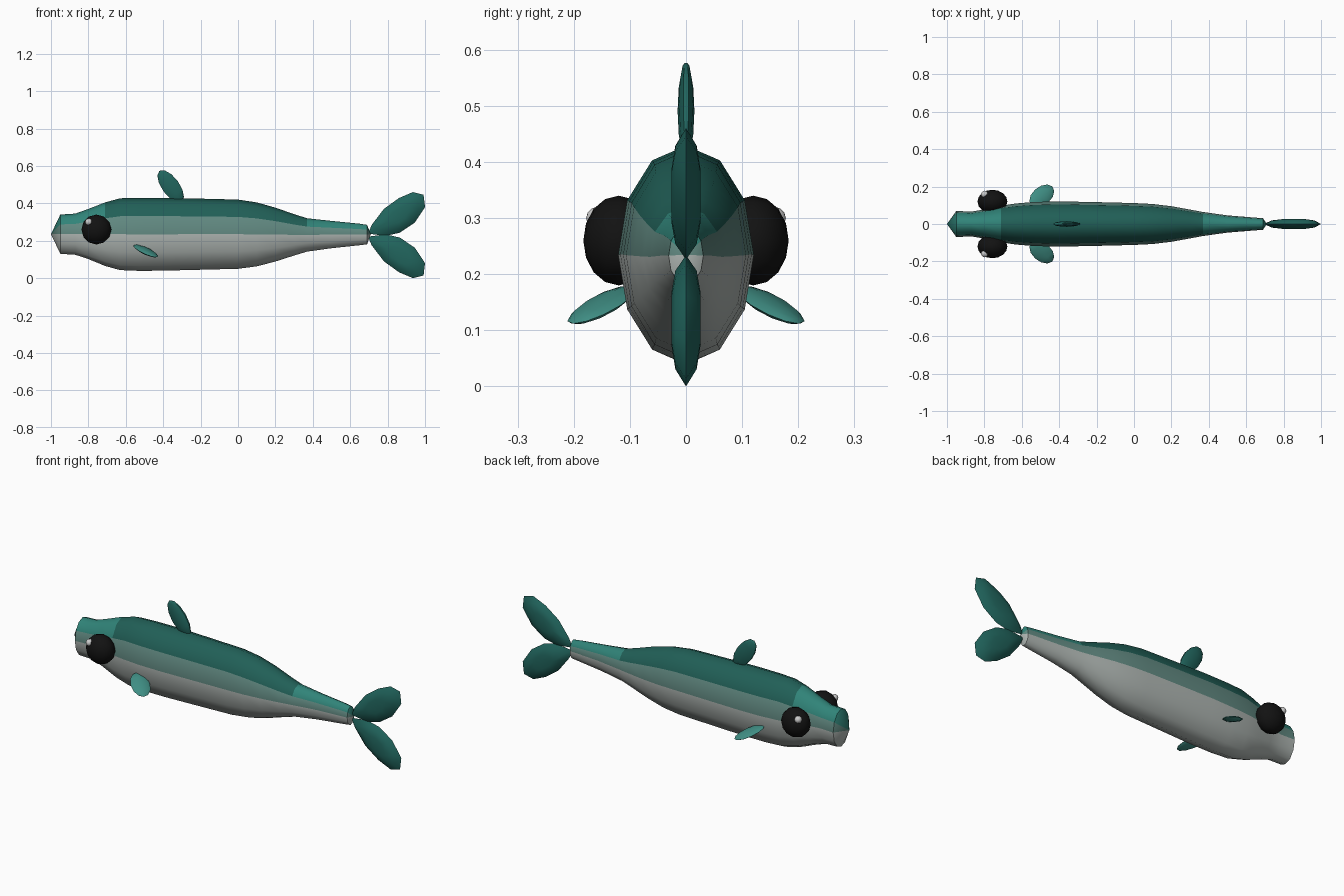
import bpy, bmesh, math
from mathutils import Matrix, Vector

if "Cube" in bpy.data.objects:
    bpy.data.objects.remove(bpy.data.objects["Cube"])


def material(name, rgb):
    m = bpy.data.materials.new(name)
    m.diffuse_color = (*rgb, 1)
    m.use_nodes = True
    m.node_tree.nodes["Principled BSDF"].inputs["Base Color"].default_value = m.diffuse_color
    return m


back = material("back_teal", (0.015, 0.115, 0.095))
light = material("light_teal", (0.03, 0.23, 0.19))
side = material("side_blend", (0.12, 0.25, 0.22))
belly = material("belly_grey", (0.42, 0.46, 0.44))
fin = material("fin_teal", (0.015, 0.13, 0.11))
small_fin = material("pectoral_teal", (0.05, 0.27, 0.23))
black = material("eye_black", (0.006, 0.006, 0.006))
white = material("highlight", (0.85, 0.85, 0.85))


def finish(name, bm, mats, angle=60):
    bmesh.ops.recalc_face_normals(bm, faces=bm.faces)
    me = bpy.data.meshes.new(name)
    bm.to_mesh(me)
    bm.free()
    for m in mats:
        me.materials.append(m)
    ob = bpy.data.objects.new(name, me)
    bpy.context.collection.objects.link(ob)
    bpy.ops.object.select_all(action='DESELECT')
    ob.select_set(True)
    bpy.context.view_layer.objects.active = ob
    bpy.ops.object.shade_smooth_by_angle(angle=math.radians(angle))
    return ob


def ellipsoid(name, centre, long, wide, thick, mat, seg=12, rings=8):
    """Stretched sphere with its poles along the long axis."""
    long, wide = Vector(long), Vector(wide)
    normal = long.cross(wide).normalized() * thick
    m = Matrix((wide, normal, long)).transposed().to_4x4()
    m.translation = centre
    bm = bmesh.new()
    bmesh.ops.create_uvsphere(bm, u_segments=seg, v_segments=rings, radius=1)
    bmesh.ops.transform(bm, matrix=m, verts=bm.verts)
    return finish(name, bm, [mat])


def bridge(bm, a, b):
    n = len(a)
    return [bm.faces.new((a[i], a[(i + 1) % n], b[(i + 1) % n], b[i])) for i in range(n)]


# Body: elliptical 12-sided rings along x (x, half width, bottom, top)
sections = [(-0.95, .070, .130, .340), (-0.87, .066, .125, .345), (-0.80, .078, .102, .370),
            (-0.71, .098, .065, .405), (-0.63, .110, .043, .427), (-0.53, .118, .039, .429),
            (-0.40, .121, .040, .429), (-0.20, .117, .045, .425), (0.0, .112, .050, .420),
            (0.10, .107, .063, .405), (0.20, .095, .089, .377), (0.30, .077, .121, .342),
            (0.37, .064, .142, .320), (0.50, .046, .160, .306), (0.65, .034, .176, .291),
            (0.69, .031, .181, .285)]
N = 12
bm = bmesh.new()
rings = []
for x, w, lo, hi in sections:
    rings.append([bm.verts.new((x, w * math.cos(2 * math.pi * i / N),
                                (lo + hi) / 2 + (hi - lo) / 2 * math.sin(2 * math.pi * i / N)))
                  for i in range(N)])
for j, (a, b) in enumerate(zip(rings, rings[1:])):
    dark = -0.72 < sections[j][0] < 0.35
    for i, f in enumerate(bridge(bm, a, b)):
        if i in (0, 5):
            f.material_index = 2
        elif i < 5:
            f.material_index = 0 if dark else 1
        else:
            f.material_index = 3
# Pointed snout and tail root caps
for ring, x in ((rings[0], -1.0), (rings[-1], 0.71)):
    tip = bm.verts.new((x, 0, 0.235))
    for i in range(N):
        f = bm.faces.new((ring[i], ring[(i + 1) % N], tip))
        f.material_index = 2 if i in (0, 5) else (1 if i < 5 else 3)
finish("body", bm, [back, light, side, belly], 50)

# Eyes with highlights, and pectoral fins on both sides
for s, tag in ((-1, "near"), (1, "far")):
    ellipsoid("eye_" + tag, (-0.757, s * .120, .260), (0, s * .063, 0), (.08, 0, 0), .08, black)
    ellipsoid("eye_highlight_" + tag, (-0.798, s * .158, .300),
              (0, s * .02, 0), (.02, 0, 0), .02, white, 8, 6)
    ellipsoid("pectoral_fin_" + tag, (-0.493, s * .150, .145),
              (.056, s * .051, -.033), (.036, s * -.034, 0), .012, small_fin, 8, 6)

# Dorsal fin
ellipsoid("dorsal_fin", (-0.36, 0, .491), (-.060, 0, .083), (.040, 0, .029), .015, fin, 10, 6)

# Tail lobes: lens-shaped blades, lower one mirrored
outline = [(.695, .238), (.715, .285), (.78, .370), (.86, .428), (.935, .460), (.992, .446),
           (1.0, .380), (.945, .297), (.865, .243), (.79, .226)]
for name, flip in (("tail_lobe_upper", 1), ("tail_lobe_lower", -1)):
    cx = sum(p[0] for p in outline) / len(outline)
    cz = sum(p[1] for p in outline) / len(outline)
    bm = bmesh.new()

    def ring(k, y):
        return [bm.verts.new((cx + (x - cx) * k, y, .23 + flip * (cz + (z - cz) * k - .23)))
                for x, z in outline]
    loops = [ring(.4, -.026), ring(.75, -.019), ring(1, 0), ring(.75, .019), ring(.4, .026)]
    for a, b in zip(loops, loops[1:]):
        bridge(bm, a, b)
    bm.faces.new(loops[0])
    bm.faces.new(loops[-1])
    finish(name, bm, [fin])
